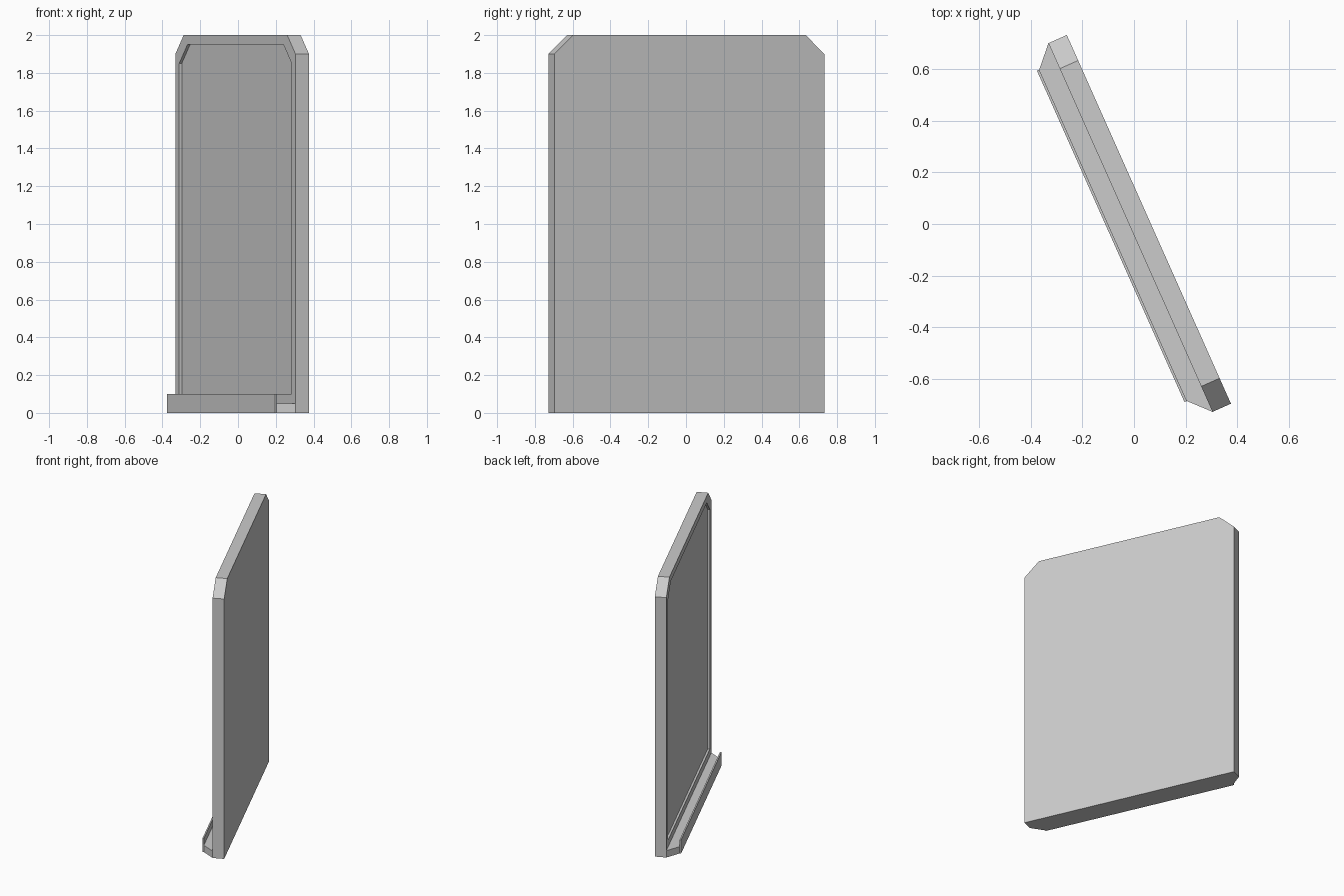
import bpy, bmesh, math
from mathutils import Matrix

if "Cube" in bpy.data.objects:
    bpy.data.objects.remove(bpy.data.objects["Cube"])

# Local frame: x along the panel, y through its thickness, then turned about z
PLACE = Matrix.Rotation(math.radians(-66), 4, 'Z') @ Matrix.Translation((0.007, 0, 0))
HALF, FRONT, BACK = 0.782, -0.018, 0.06


def finish(name, bm):
    bmesh.ops.recalc_face_normals(bm, faces=bm.faces[:])
    bm.transform(PLACE)
    mesh = bpy.data.meshes.new(name)
    bm.to_mesh(mesh)
    bm.free()
    obj = bpy.data.objects.new(name, mesh)
    bpy.context.collection.objects.link(obj)
    return obj


def loop(bm, half, bottom, top, y, cut_x=0.108, cut_z=0.1):
    # rectangle with clipped upper corners
    pts = [(-half, bottom), (half, bottom), (half, top - cut_z),
           (half - cut_x, top), (-half + cut_x, top), (-half, top - cut_z)]
    return [bm.verts.new((x, y, z)) for x, z in pts]


def bridge(bm, a, b):
    n = len(a)
    for i in range(n):
        j = (i + 1) % n
        bm.faces.new((a[i], a[j], b[j], b[i]))


# Upright panel with a shallow recess in its front
bm = bmesh.new()
rings = [loop(bm, HALF, 0, 2, BACK),
         loop(bm, HALF, 0, 2, FRONT),
         loop(bm, HALF - 0.05, 0.1, 1.95, FRONT),
         loop(bm, HALF - 0.05, 0.1, 1.95, FRONT + 0.015)]
for a, b in zip(rings, rings[1:]):
    bridge(bm, a, b)
bm.faces.new(rings[0])
bm.faces.new(rings[-1])
finish("panel", bm)

# Tray along the foot: tapered shelf with an upturned lip (y, z, half length)
LIP = 0.703
profile = [(FRONT, 0, HALF), (FRONT, 0.05, HALF), (-0.092, 0.05, LIP),
           (-0.092, 0.1, LIP), (-0.102, 0.1, LIP), (-0.102, 0, LIP),
           (-0.092, 0, LIP)]
bm = bmesh.new()
ends = [[bm.verts.new((s * h, y, z)) for y, z, h in profile] for s in (-1, 1)]
bridge(bm, *ends)
for e in ends:
    bm.faces.new((e[0], e[1], e[2], e[6]))
    bm.faces.new(e[2:7])
finish("tray", bm)
